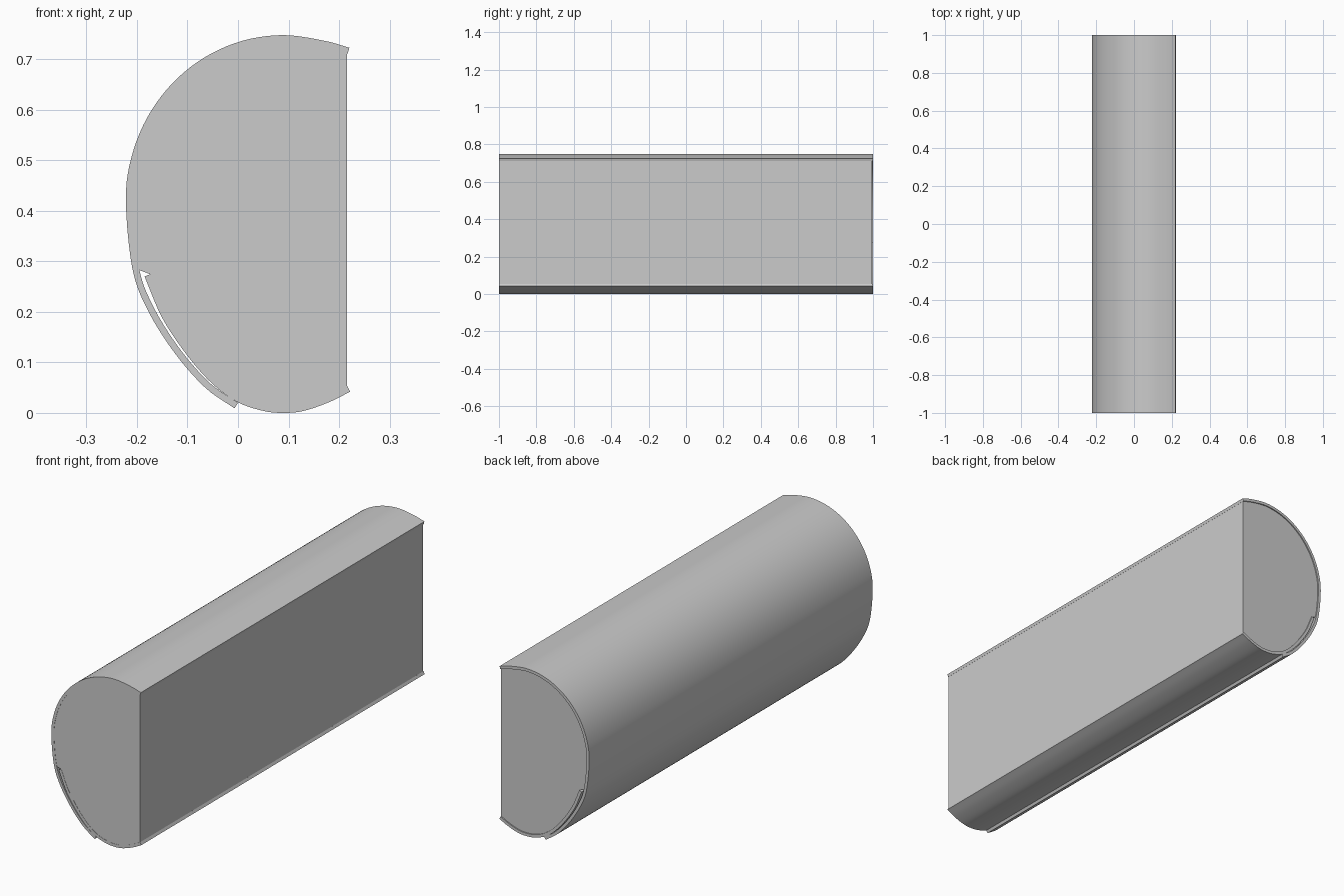
import bpy, bmesh
from mathutils import Vector
from math import cos, sin, radians

if "Cube" in bpy.data.objects:
    bpy.data.objects.remove(bpy.data.objects["Cube"])

T = 0.013  # sheet thickness


def smooth_path(pts, steps=5):
    """Catmull-Rom curve through the points."""
    p = [Vector(q) for q in pts]
    p = [2 * p[0] - p[1]] + p + [2 * p[-1] - p[-2]]
    out = []
    for i in range(1, len(p) - 2):
        a, b, c, d = p[i - 1:i + 3]
        for s in range(steps):
            t = s / steps
            out.append(0.5 * (2 * b + (c - a) * t + (2 * a - 5 * b + 4 * c - d) * t * t
                              + (3 * b - a - 3 * c + d) * t ** 3))
    return out + [p[-2]]


def offset(path, dist):
    """Shift a path to its left, which is the inside of the roll."""
    out = []
    for i, q in enumerate(path):
        d = (path[min(i + 1, len(path) - 1)] - path[max(i - 1, 0)]).normalized()
        out.append(q + Vector((-d.y, d.x)) * dist)
    return out


def extrude(name, loop, y0, y1):
    """Extrude a closed xz profile along y."""
    bm = bmesh.new()
    face = bm.faces.new([bm.verts.new((q[0], y0, q[1])) for q in loop])
    ext = bmesh.ops.extrude_face_region(bm, geom=[face])
    moved = [v for v in ext["geom"] if isinstance(v, bmesh.types.BMVert)]
    bmesh.ops.translate(bm, verts=moved, vec=(0, y1 - y0, 0))
    bmesh.ops.recalc_face_normals(bm, faces=bm.faces)
    caps = [f for f in bm.faces if len(f.verts) > 4]
    bmesh.ops.triangulate(bm, faces=caps)
    me = bpy.data.meshes.new(name)
    bm.to_mesh(me)
    bm.free()
    ob = bpy.data.objects.new(name, me)
    bpy.context.collection.objects.link(ob)
    bpy.context.view_layer.objects.active = ob
    bpy.ops.object.select_all(action='DESELECT')
    ob.select_set(True)
    bpy.ops.object.shade_smooth_by_angle(angle=radians(30))
    return ob


# outer faces of the two curved sheets, seen from the front
dome = [(0.09 + 0.312 * cos(radians(a)), 0.42 + 0.328 * sin(radians(a)))
        for a in range(75, 181, 15)]
upper = smooth_path([(0.2205, 0.723)] + dome + [
    (-0.209, 0.285), (-0.178, 0.202), (-0.125, 0.118), (-0.065, 0.05), (-0.007, 0.009)])
lower = smooth_path([
    (-0.185, 0.27), (-0.15, 0.188), (-0.1, 0.113), (-0.05, 0.057), (0.0, 0.021),
    (0.05, 0.004), (0.09, 0.0), (0.13, 0.004), (0.18, 0.021), (0.222, 0.042)])

# curved cover sheets overlapping at the lower left
for name, path in (("upper_cover", upper), ("lower_cover", lower)):
    extrude(name, path + offset(path, T)[::-1], -1, 1)

# filled body inside the covers, with a flat back panel
inner_top = [q for q in offset(upper, T - 0.001) if q.y > 0.29 and q.x < 0.205]
inner_low = [q for q in offset(lower, T - 0.001) if q.x < 0.205]
extrude("body", [(0.216, 0.712)] + inner_top + [(-0.196, 0.283)]
        + inner_low + [(0.216, 0.052)], -0.999, 0.995)
